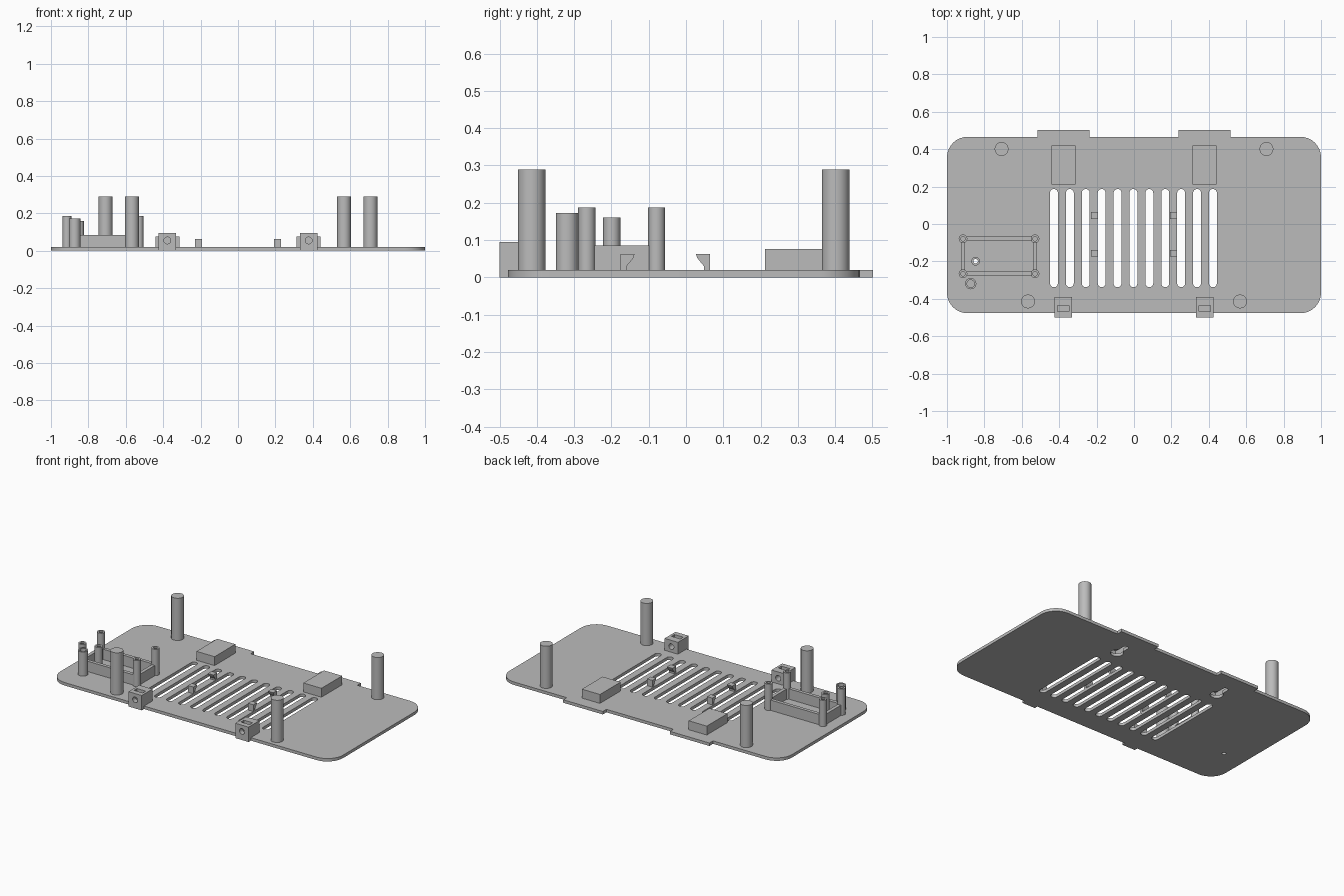
import bpy, bmesh
from math import cos, sin, pi

if "Cube" in bpy.data.objects:
    bpy.data.objects.remove(bpy.data.objects["Cube"], do_unlink=True)

grey = bpy.data.materials.new("plain grey")
grey.use_nodes = True
colour = (0.5, 0.5, 0.5, 1)
grey.diffuse_color = colour
grey.node_tree.nodes["Principled BSDF"].inputs["Base Color"].default_value = colour

PLATE = 0.019
parts = []


def rect(x0, x1, y0, y1):
    return [(x0, y0), (x1, y0), (x1, y1), (x0, y1)]


def circle(x, y, r, n=32):
    return [(x + r * cos(2 * pi * i / n), y + r * sin(2 * pi * i / n)) for i in range(n)]


def rounded(x0, x1, y0, y1, r, n=8):
    corners = [(x1 - r, y1 - r), (x0 + r, y1 - r), (x0 + r, y0 + r), (x1 - r, y0 + r)]
    return [(cx + r * cos((q + i / n) * pi / 2), cy + r * sin((q + i / n) * pi / 2))
            for q, (cx, cy) in enumerate(corners) for i in range(n + 1)]


def prism(name, outline, low, high, axis="z"):
    """Extrude a 2D outline along the given axis."""
    place = {"z": lambda a, b, c: (a, b, c),
             "x": lambda a, b, c: (c, a, b),
             "y": lambda a, b, c: (a, c, b)}[axis]
    bm = bmesh.new()
    face = bm.faces.new([bm.verts.new(place(a, b, low)) for a, b in outline])
    top = bmesh.ops.extrude_face_region(bm, geom=[face])["geom"]
    shift = place(0, 0, high - low)
    bmesh.ops.translate(bm, vec=shift, verts=[v for v in top if isinstance(v, bmesh.types.BMVert)])
    bmesh.ops.remove_doubles(bm, verts=bm.verts, dist=1e-5)
    bmesh.ops.recalc_face_normals(bm, faces=bm.faces)
    mesh = bpy.data.meshes.new(name)
    bm.to_mesh(mesh)
    bm.free()
    mesh.materials.append(grey)
    obj = bpy.data.objects.new(name, mesh)
    bpy.context.collection.objects.link(obj)
    return obj


def part(name, outline, low, high, axis="z", cuts=()):
    """Make a solid and subtract each cut (outline, low, high, axis)."""
    obj = prism(name, outline, low, high, axis)
    cutters = [prism("cutter", *c) for c in cuts]
    for c in cutters:
        c.hide_render = True
        mod = obj.modifiers.new("cut", "BOOLEAN")
        mod.operation, mod.solver, mod.object = "DIFFERENCE", "EXACT", c
    if cutters:
        graph = bpy.context.evaluated_depsgraph_get()
        mesh = bpy.data.meshes.new_from_object(obj.evaluated_get(graph))
        obj.modifiers.clear()
        obj.data = mesh
        for c in cutters:
            bpy.data.objects.remove(c, do_unlink=True)
    parts.append(obj)
    return obj


# Base plate with vent slots, keyholes and a small light hole
cuts = []
for i in range(11):
    x = -0.428 + 0.085 * i
    cuts.append((rounded(x - 0.021, x + 0.021, -0.338, 0.187, 0.0209), -0.1, 0.1))
for x in (-0.377, 0.377):
    cuts.append((circle(x, 0.295, 0.038), -0.1, 0.1))
    cuts.append((rounded(x - 0.017, x + 0.017, 0.28, 0.39, 0.0169), -0.1, 0.1))
cuts.append((circle(-0.847, -0.199, 0.012), -0.1, 0.1))
part("base_plate", rounded(-1, 1, -0.477, 0.466, 0.11), 0, PLATE, cuts=cuts)

for side, s in (("left", 1), ("right", -1)):
    # Rear edge tab
    part(side + "_rear_tab", rect(*sorted((s * 0.237, s * 0.517)), 0.45, 0.502), 0, PLATE)

    # Hollow cover above each keyhole
    x = s * 0.378
    part(side + "_keyhole_cover", rect(x - 0.064, x + 0.064, 0.212, 0.421), PLATE, 0.076,
         cuts=[(rect(x - 0.05, x + 0.05, 0.226, 0.407), -0.1, 0.062)])

    # Front screw block with a nut slot and a screw hole
    part(side + "_screw_block", rect(x - 0.047, x + 0.047, -0.5, -0.391), 0, 0.095,
         cuts=[(rect(x - 0.031, x + 0.031, -0.467, -0.437), 0.03, 0.2),
               (circle(x, 0.055, 0.018), -0.6, -0.3, "y")])

    # Tall corner posts
    part(side + "_rear_post", circle(s * 0.708, 0.401, 0.037), 0.01, 0.289)
    part(side + "_front_post", circle(s * 0.567, -0.414, 0.037), 0.01, 0.289)

    # Snap hooks facing each other between the vent slots
    x = s * 0.212
    for end, back, d in (("rear", 0.064, -1), ("front", -0.175, 1)):
        hook = [(back, 0.012), (back, 0.062), (back + d * 0.037, 0.062),
                (back + d * 0.034, 0.052), (back + d * 0.016, 0.03), (back + d * 0.016, 0.012)]
        part(side + "_" + end + "_hook", hook, x - 0.019, x + 0.019, "x")

# Corner posts of the board holder
XS, YS = (-0.914, -0.529), (-0.266, -0.079)
for x in XS:
    for y in YS:
        part("holder_post", circle(x, y, 0.023, 24), 0.01, 0.187,
             cuts=[(circle(x, y, 0.012, 16), 0.08, 0.3)])

# Low walls joining the holder posts
W = 0.011
for y in YS:
    part("holder_long_wall", rect(XS[0] + 0.018, XS[1] - 0.018, y - W, y + W), 0.01, 0.085)
for x in XS:
    part("holder_short_wall", rect(x - W, x + W, YS[0] + 0.018, YS[1] - 0.018), 0.01, 0.085)

# Light tube and button tube
part("light_tube", circle(-0.847, -0.199, 0.023, 24), 0.01, 0.16,
     cuts=[(circle(-0.847, -0.199, 0.012), -0.1, 0.3)])
part("button_tube", circle(-0.873, -0.319, 0.03), 0.01, 0.173,
     cuts=[(circle(-0.873, -0.319, 0.02), 0.03, 0.3)])

# Smooth round walls, keep edges crisp
bpy.ops.object.select_all(action="DESELECT")
for obj in parts:
    obj.select_set(True)
bpy.context.view_layer.objects.active = parts[0]
bpy.ops.object.shade_smooth_by_angle(angle=pi / 6)
